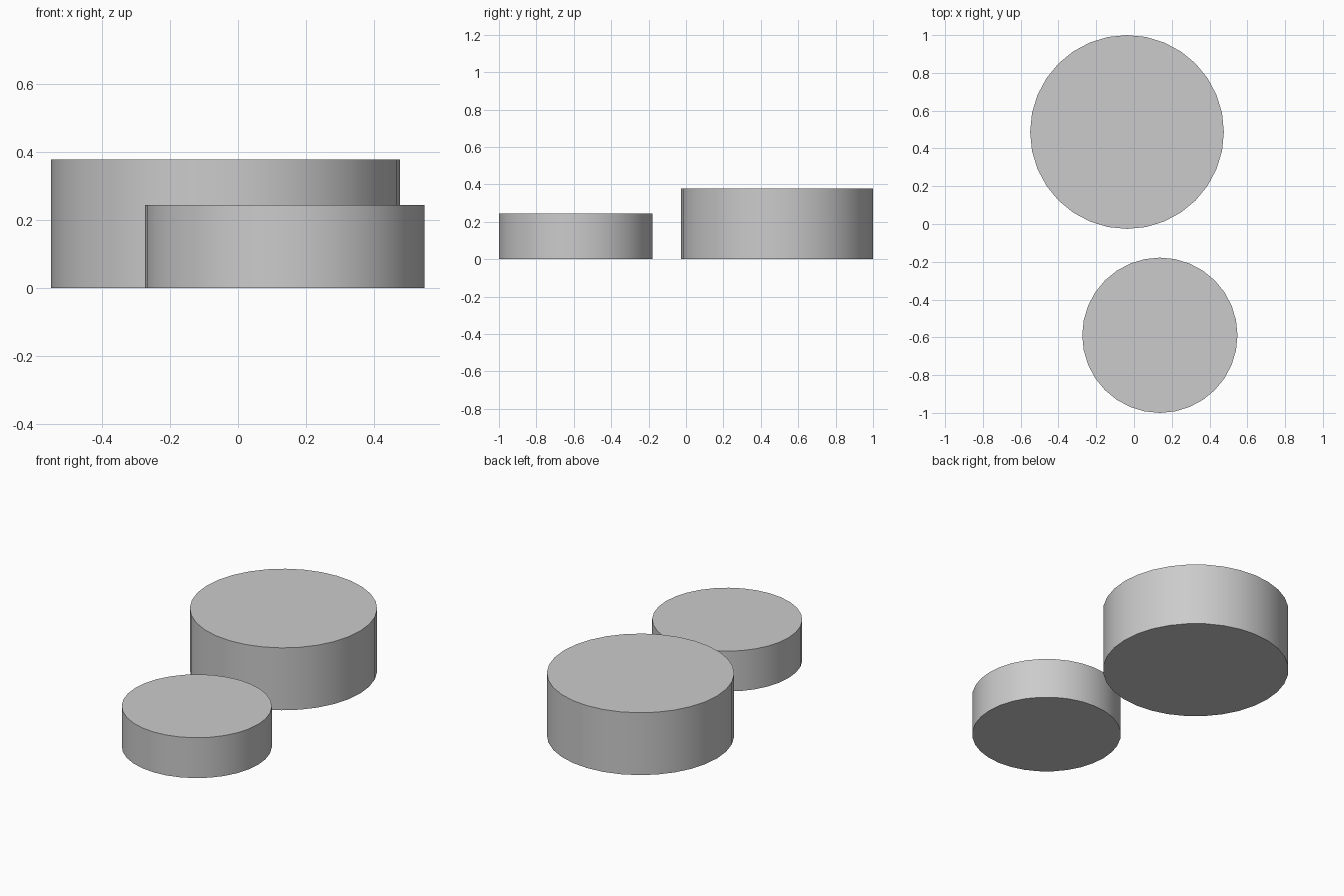
import bpy
import math

if "Cube" in bpy.data.objects:
    bpy.data.objects.remove(bpy.data.objects["Cube"])


def disc(name, x, y, radius, height):
    """Solid round block standing on z = 0."""
    bpy.ops.mesh.primitive_cylinder_add(
        vertices=32, radius=radius, depth=height, location=(x, y, height / 2))
    obj = bpy.context.object
    obj.name = name
    bpy.ops.object.shade_smooth_by_angle(angle=math.radians(30))
    return obj


# Large tall disc at the back
disc("large_disc", -0.037, 0.487, 0.513, 0.377)

# Small low disc at the front
disc("small_disc", 0.137, -0.589, 0.411, 0.244)
